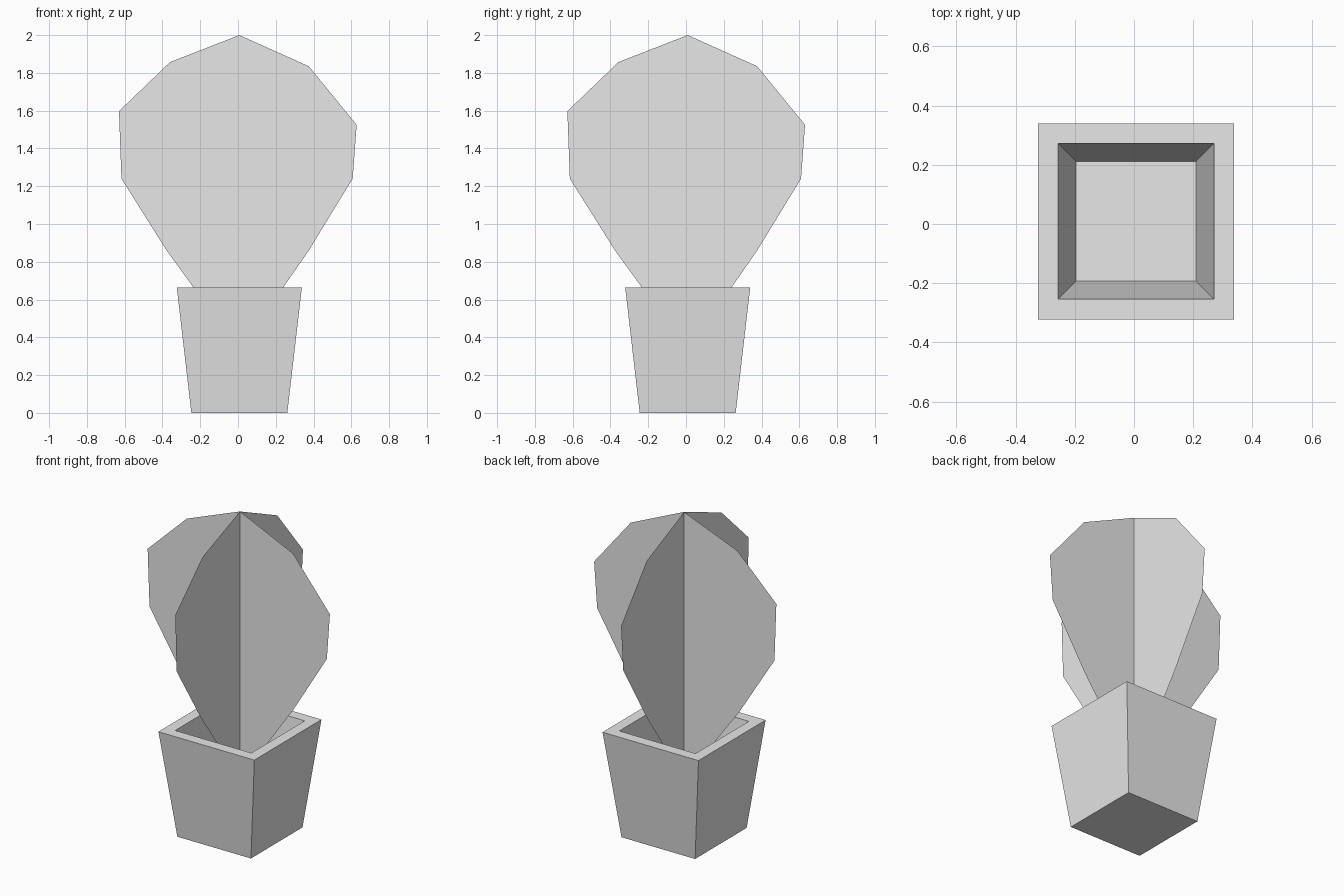
import bpy
import bmesh

if "Cube" in bpy.data.objects:
    bpy.data.objects.remove(bpy.data.objects["Cube"])

CX, CY = 0.007, 0.009  # shared axis of pot and leaves

grey = bpy.data.materials.new("light grey")
grey.diffuse_color = (0.8, 0.8, 0.8, 1.0)
grey.use_nodes = True
grey.node_tree.nodes["Principled BSDF"].inputs["Base Color"].default_value = grey.diffuse_color


def add_object(name, bm):
    mesh = bpy.data.meshes.new(name)
    bm.to_mesh(mesh)
    bm.free()
    mesh.materials.append(grey)
    obj = bpy.data.objects.new(name, mesh)
    bpy.context.collection.objects.link(obj)
    return obj


# Square tapered pot: outer wall, rim, inner wall, as a stack of square rings
bm = bmesh.new()
rings = []
for half, z in [(0.254, 0.0), (0.331, 0.664), (0.263, 0.664), (0.202, 0.14)]:
    rings.append([bm.verts.new((CX + sx * half, CY + sy * half, z))
                  for sx, sy in [(-1, -1), (1, -1), (1, 1), (-1, 1)]])
for low, high in zip(rings, rings[1:]):
    for i in range(4):
        j = (i + 1) % 4
        bm.faces.new((low[i], low[j], high[j], high[i]))
bm.faces.new(rings[0][::-1])   # underside
bm.faces.new(rings[-1])        # floor inside the pot
add_object("pot", bm)

# Leaf outline, split at the central axis (offset from axis, height)
TOP, TIP = (0, 2.0), (0, 0.33)
RIGHT = [(0.368, 1.835), (0.621, 1.525), (0.600, 1.24), (0.368, 0.86)]
LEFT = [(-0.367, 1.857), (-0.637, 1.597), (-0.624, 1.24), (-0.385, 0.86)]


def leaf(name, along_x):
    bm = bmesh.new()

    def vert(p):
        if along_x:
            return bm.verts.new((CX + p[0], CY, p[1]))
        return bm.verts.new((CX, CY + p[0], p[1]))

    top, tip = vert(TOP), vert(TIP)
    bm.faces.new([top] + [vert(p) for p in RIGHT] + [tip])
    bm.faces.new([tip] + [vert(p) for p in reversed(LEFT)] + [top])
    return add_object(name, bm)


# Two flat leaves crossing at right angles
leaf("wide_leaf", True)
leaf("cross_leaf", False)
